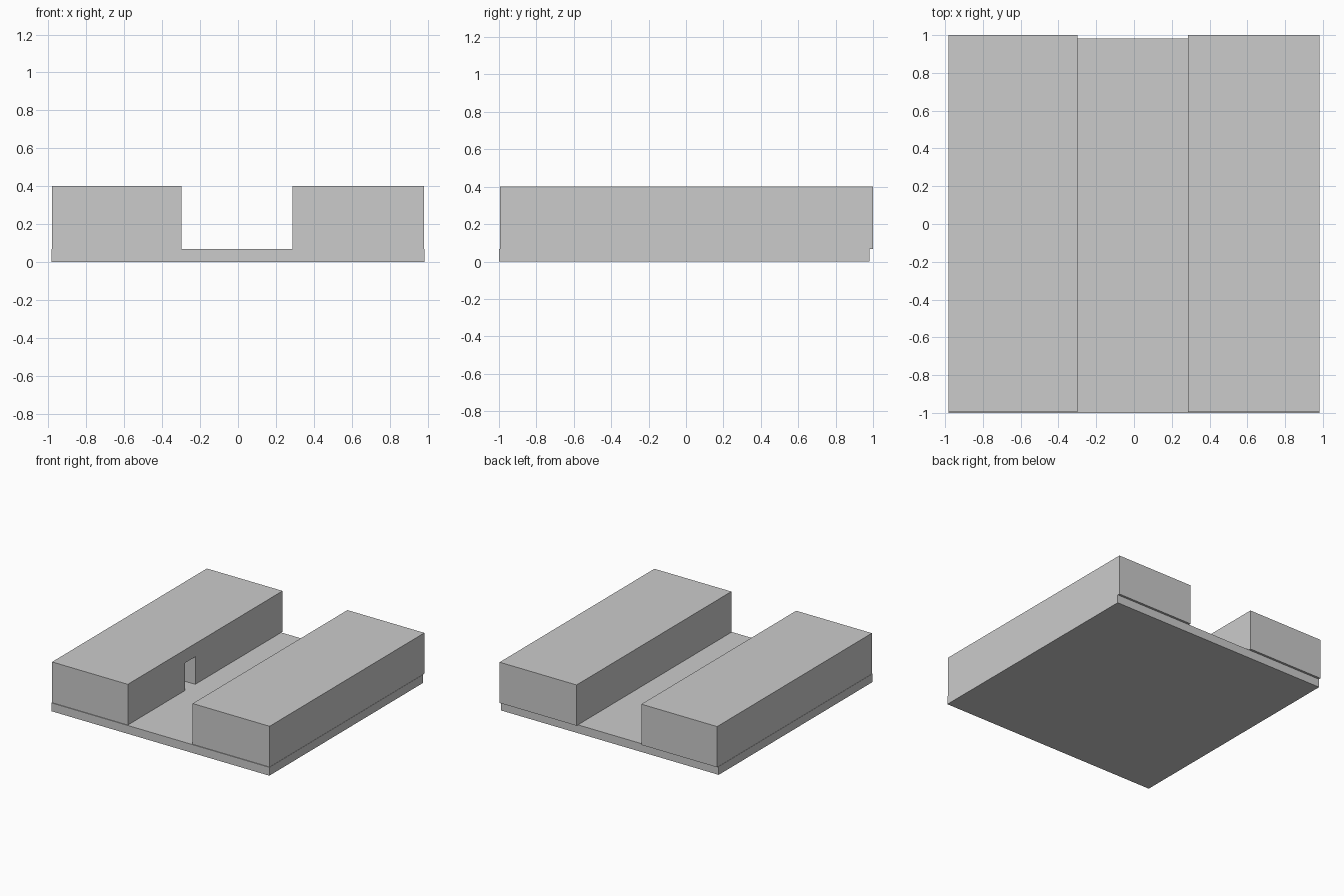
import bpy

if "Cube" in bpy.data.objects:
    bpy.data.objects.remove(bpy.data.objects["Cube"])


def box(name, lo, hi):
    """Axis-aligned box from its minimum and maximum corner."""
    bpy.ops.mesh.primitive_cube_add(size=1, location=[(a + b) / 2 for a, b in zip(lo, hi)])
    ob = bpy.context.object
    ob.name = name
    ob.scale = [b - a for a, b in zip(lo, hi)]
    bpy.ops.object.transform_apply(location=False, rotation=False, scale=True)
    return ob


BASE_TOP, TOP = 0.068, 0.40

# Thin slab under both blocks, stopping slightly short at the back
box("base_slab", (-0.983, -1.0, 0), (0.983, 0.982, BASE_TOP))

# Two long blocks with an open passage between them
left = box("left_block", (-0.981, -0.994, BASE_TOP), (-0.298, 1.0, TOP))
box("right_block", (0.287, -0.994, BASE_TOP), (0.981, 1.0, TOP))

# Doorway recess in the passage wall of the left block
door = box("doorway_cutter", (-0.45, -0.255, BASE_TOP - 0.02), (-0.25, -0.125, 0.293))
door.hide_render = True
door.display_type = 'WIRE'
cut = left.modifiers.new("doorway", 'BOOLEAN')
cut.operation = 'DIFFERENCE'
cut.solver = 'EXACT'
cut.object = door
